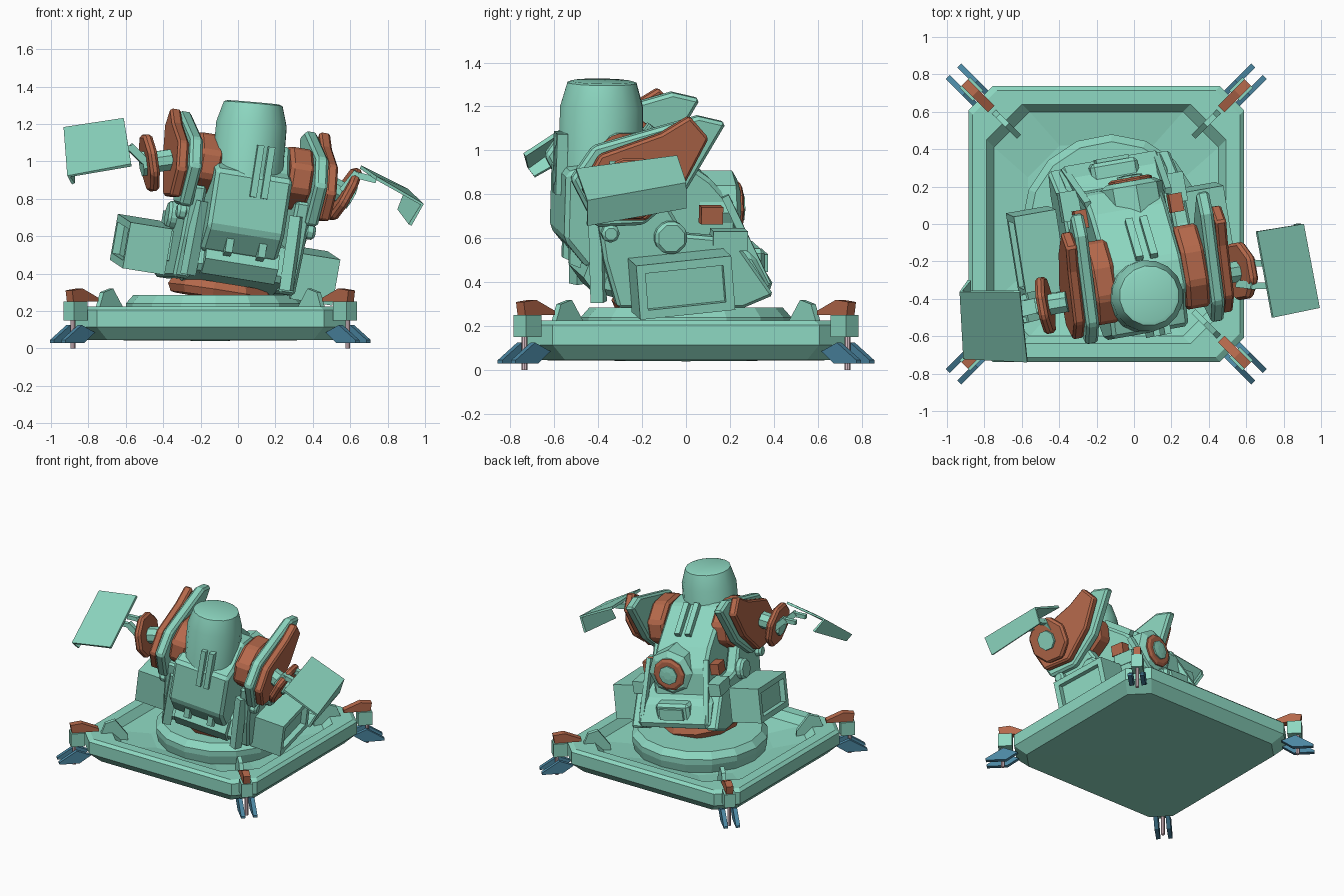
import bpy, bmesh
from math import radians, cos, sin, pi, atan2
from mathutils import Matrix, Vector

if "Cube" in bpy.data.objects:
    bpy.data.objects.remove(bpy.data.objects["Cube"])

def mat(name, c):
    m = bpy.data.materials.new(name)
    m.diffuse_color = (*c, 1)
    m.use_nodes = True
    m.node_tree.nodes["Principled BSDF"].inputs["Base Color"].default_value = m.diffuse_color
    return m

TEAL = mat("teal", (0.27, 0.69, 0.54))
ORANGE = mat("orange", (0.46, 0.14, 0.07))
BLUE = mat("blue", (0.07, 0.24, 0.36))
PINK = mat("pink", (0.75, 0.55, 0.6))

T, I = Matrix.Translation, Matrix.Identity(4)
def R(deg, ax):
    return Matrix.Rotation(radians(deg), 4, ax)

# Frame of the leaning turret, origin between the shoulders
M = T((0.06, -0.27, 0.945)) @ R(10, 'Z') @ R(9, 'Y')

def finish(name, bm, m, material=TEAL, bevel=0):
    bmesh.ops.recalc_face_normals(bm, faces=bm.faces)
    me = bpy.data.meshes.new(name)
    bm.to_mesh(me)
    bm.free()
    me.materials.append(material)
    ob = bpy.data.objects.new(name, me)
    ob.matrix_world = m
    bpy.context.collection.objects.link(ob)
    if bevel:
        b = ob.modifiers.new("bevel", 'BEVEL')
        b.width, b.segments = bevel, 1
    return ob

def prism(name, pts, x, thick, m=M, material=TEAL, bevel=0):
    """Profile in (y, z), extruded along x and centred on x."""
    bm = bmesh.new()
    f = bm.faces.new([bm.verts.new((x - thick / 2, y, z)) for y, z in pts])
    ext = bmesh.ops.extrude_face_region(bm, geom=[f])
    bmesh.ops.translate(bm, vec=(thick, 0, 0),
                        verts=[v for v in ext['geom'] if isinstance(v, bmesh.types.BMVert)])
    return finish(name, bm, m, material, bevel)

def box(name, c, size, m=M, material=TEAL, bevel=0):
    w, h = size[1] / 2, size[2] / 2
    return prism(name, [(-w, -h), (w, -h), (w, h), (-w, h)], 0, size[0],
                 m @ T(c), material, bevel)

def ngon(r, n=8, sy=1.0):
    return [(r * sy * cos(2 * pi * (i + .5) / n), r * sin(2 * pi * (i + .5) / n)) for i in range(n)]

def rings(name, loops, m, material=TEAL, apex=None):
    """Skin a stack of closed loops, with capped ends."""
    bm = bmesh.new()
    vs = [[bm.verts.new(p) for p in lp] for lp in loops]
    n = len(vs[0])
    for a, b in zip(vs, vs[1:]):
        for i in range(n):
            bm.faces.new((a[i], a[(i + 1) % n], b[(i + 1) % n], b[i]))
    if apex:
        c = bm.verts.new(apex)
        for i in range(n):
            bm.faces.new((vs[0][(i + 1) % n], vs[0][i], c))
    else:
        bm.faces.new(vs[0])
    bm.faces.new(vs[-1])
    return finish(name, bm, m, material)

def lathe(name, prof, n, m, material=TEAL):
    return rings(name, [[(r * cos(2 * pi * i / n), r * sin(2 * pi * i / n), z) for i in range(n)]
                        for r, z in prof], m, material)

def beam(name, a, b, w, m=M, material=TEAL):
    a, b = Vector(a), Vector(b)
    q = (b - a).to_track_quat('X', 'Z').to_matrix().to_4x4()
    return box(name, (0, 0, 0), ((b - a).length, w, w), m @ T((a + b) / 2) @ q, material)

# --- Base tray: chamfered square with a sunken top
B = T((-0.148, 0, 0))
def oct_loop(h, c, z):
    k = h - c
    return [(h, -k, z), (h, k, z), (k, h, z), (-k, h, z), (-h, k, z), (-h, -k, z), (-k, -h, z), (k, -h, z)]
rings("base_tray", [oct_loop(.67, .12, .045), oct_loop(.737, .13, .115), oct_loop(.737, .13, .205),
                    oct_loop(.715, .13, .225), oct_loop(.64, .19, .225), oct_loop(.60, .19, .17),
                    oct_loop(.42, .17, .135)], B, TEAL, (0, 0, .04))
lathe("turntable", [(.46, .12), (.48, .2), (.48, .24), (.44, .285), (.3, .285)], 16, T((-0.12, 0, 0)))

# --- Corner feet
for sx in (-1, 1):
    for sy in (-1, 1):
        F = B @ T((sx * .735, sy * .735, 0)) @ Matrix.Rotation(atan2(-sx, sy), 4, 'Z')
        box("foot_block", (0, -.02, .2), (.08, .1, .1), F)
        prism("foot_cap", [(.02, .25), (.03, .31), (-.05, .32), (-.17, .27), (-.17, .25)], 0, .05, F, ORANGE)
        lathe("foot_pin", [(.013, 0), (.013, .2)], 8, F, PINK)
        for s in (-1, 1):
            prism("foot_claw", [(.115, .03), (.115, .045), (-.01, .125), (-.11, .085), (-.03, .03)],
                  s * .043, .03, F, BLUE)
        prism("corner_fin", [(-.18, .2), (-.22, .3), (-.29, .32), (-.38, .2), (-.38, .16), (-.18, .16)], 0, .03, F)

# --- Waist and torso
lathe("waist_ring", [(.27, -.69), (.29, -.65), (.27, -.61)], 10, M @ T((-.01, .24, 0)), ORANGE)
prism("waist", [(-.13, -.38), (-.18, -.56), (.12, -.63), (.5, -.61), (.66, -.54), (.56, -.38), (.4, -.32)],
      0, .56, bevel=.03)
prism("torso", [(-.31, -.02), (-.31, -.33), (-.2, -.46), (.5, -.46), (.48, -.18), (.36, -.05),
                (.07, .15), (-.1, .16), (-.2, .02)], -.02, .42, bevel=.02)
for s in (-1, 1):
    prism("front_prong", [(-.27, -.32), (-.27, -.45), (-.22, -.47), (-.2, -.35)], s * .09, .04)
    box("front_slat", (.015 + s * .03, -.31, .0), (.035, .05, .28))
    beam("back_slat", (.0 + s * .04, .09, .16), (.0 + s * .04, .3, .01), .04)
prism("front_skirt", [(-.19, -.42), (-.22, -.5), (-.16, -.58), (0, -.58), (0, -.42)], 0, .4)

# --- Domed head, leaning a little less than the body
head = lathe("head", [(.195, -.2), (.192, .25), (.16, .36), (.14, .367)], 16,
             M @ T((-.03, -.115, 0)) @ R(-4, 'Y'))
bpy.context.view_layer.objects.active = head
head.select_set(True)
bpy.ops.object.shade_smooth_by_angle(angle=radians(23))
head.select_set(False)

# --- Rear engine inside a teal shroud
E = M @ T((.04, .45, -.2)) @ R(-90, 'X')
lathe("engine_shroud", [(.17, -.14), (.17, .03), (.13, .055)], 8, E)
lathe("engine_ring", [(.12, -.02), (.12, .065), (.1, .075)], 10, E, ORANGE)
lathe("engine_core", [(.07, .0), (.07, .085), (.03, .09)], 8, E)
box("rear_hatch", (0, .57, -.45), (.26, .12, .14), bevel=.02)
box("rear_hatch_panel", (0, .62, -.45), (.18, .06, .08))

# --- Sides: frames, vents and shoulders
plate = [(-.32, -.02), (-.22, .13), (.26, .27), (.39, .24), (.22, -.06), (.02, -.23), (-.2, -.24)]
guard = [(-.28, -.05), (-.2, .1), (.08, .2), (.21, .28), (.3, .18), (.2, -.02), (.02, -.2), (-.2, -.2)]
frame = [(-.2, -.12), (.12, -.12), (.22, -.28), (.45, -.3), (.64, -.56), (.5, -.62), (-.08, -.62), (-.15, -.4)]
for s in (-1, 1):
    prism("side_frame", frame, s * .29, .09, bevel=.015)
    beam("rear_strut", (s * .22, .42, -.12), (s * .25, .62, -.52), .035)
    box("rear_joint", (s * .26, .35, -.2), (.07, .1, .08), material=ORANGE)
    box("rear_joint_cover", (s * .29, .43, -.31), (.1, .16, .09))
    for y, z, r in ((.15, -.29, .08), (-.13, -.27, .045)):
        prism("side_knob", ngon(r), s * .35, .06, M @ T((0, y, z)), bevel=.015)
    # Vent box with recessed outer face (the right one sits lower)
    V = M @ T((-.48, .22, -.47) if s < 0 else (.44, .19, -.49)) @ R(6, 'X')
    for z in (-.105, .105):
        box("vent_rail", (0, 0, z), (.23, .44, .04), V)
    for y in (-.2, .2):
        box("vent_post", (0, y, 0), (.23, .04, .25), V)
    box("vent_core", (-s * .02, 0, 0), (.19, .4, .2), V)
    beam("vent_link", (s * .26, .2, -.45), (s * .4, .2, -.46), .16)
    # Shoulder sandwich
    prism("shoulder_rotor", ngon(.18, 8, 1.35), s * .25, .13, material=ORANGE, bevel=.02)
    prism("shoulder_plate", plate, s * .345, .07, bevel=.015)
    prism("shoulder_guard", guard, s * .41, .06, material=ORANGE, bevel=.012)
    D = M @ T((s * (.535 - s * .02), -.07, -.04)) @ R(18.5 * s + 1.5, 'Y')
    prism("arm_disc", ngon(.165), 0, .05, D, ORANGE, .015)
    prism("arm_hub", ngon(.07), s * .02, .05, D)
    prism("arm_axle", ngon(.06), -s * .06, .12, D)
    beam("front_strut", (s * .26, -.18, -.2), (s * .27, -.16, -.6), .06)

# --- Arm shields: plate plus folded outer flap
def shield(name, inner, outer, flap):
    bm = bmesh.new()
    vs = [[bm.verts.new(p) for p in e] for e in (inner, outer, flap)]
    for a, b in zip(vs, vs[1:]):
        bm.faces.new((a[0], a[1], b[1], b[0]))
    ob = finish(name, bm, I)
    so = ob.modifiers.new("thick", 'SOLIDIFY')
    so.thickness, so.offset = .018, 0

shield("right_shield", [(.74, -.5, .91), (.655, -.04, .97)], [(.985, -.45, .77), (.9, 0, .85)],
       [(.92, -.45, .66), (.86, 0, .74)])
shield("left_shield", [(-.57, -.735, .98), (-.61, -.36, 1.225)], [(-.905, -.72, .92), (-.925, -.36, 1.18)],
       [(-.88, -.69, .88), (-.88, -.3, 1.1)])
for dy in (-.06, .06):
    beam("right_shield_arm", (.56, -.26 + dy, .84), (.64, -.27 + dy, .94), .04, I)
    beam("right_shield_bracket", (.62, -.27 + dy, .93), (.74, -.27 + dy, .9), .035, I)
    beam("left_shield_arm", (-.5, -.43 + dy, 1.0), (-.58, -.45 + dy, 1.08), .04, I)
    beam("left_shield_bracket", (-.56, -.45 + dy, 1.07), (-.66, -.46 + dy, 1.07), .03, I)
